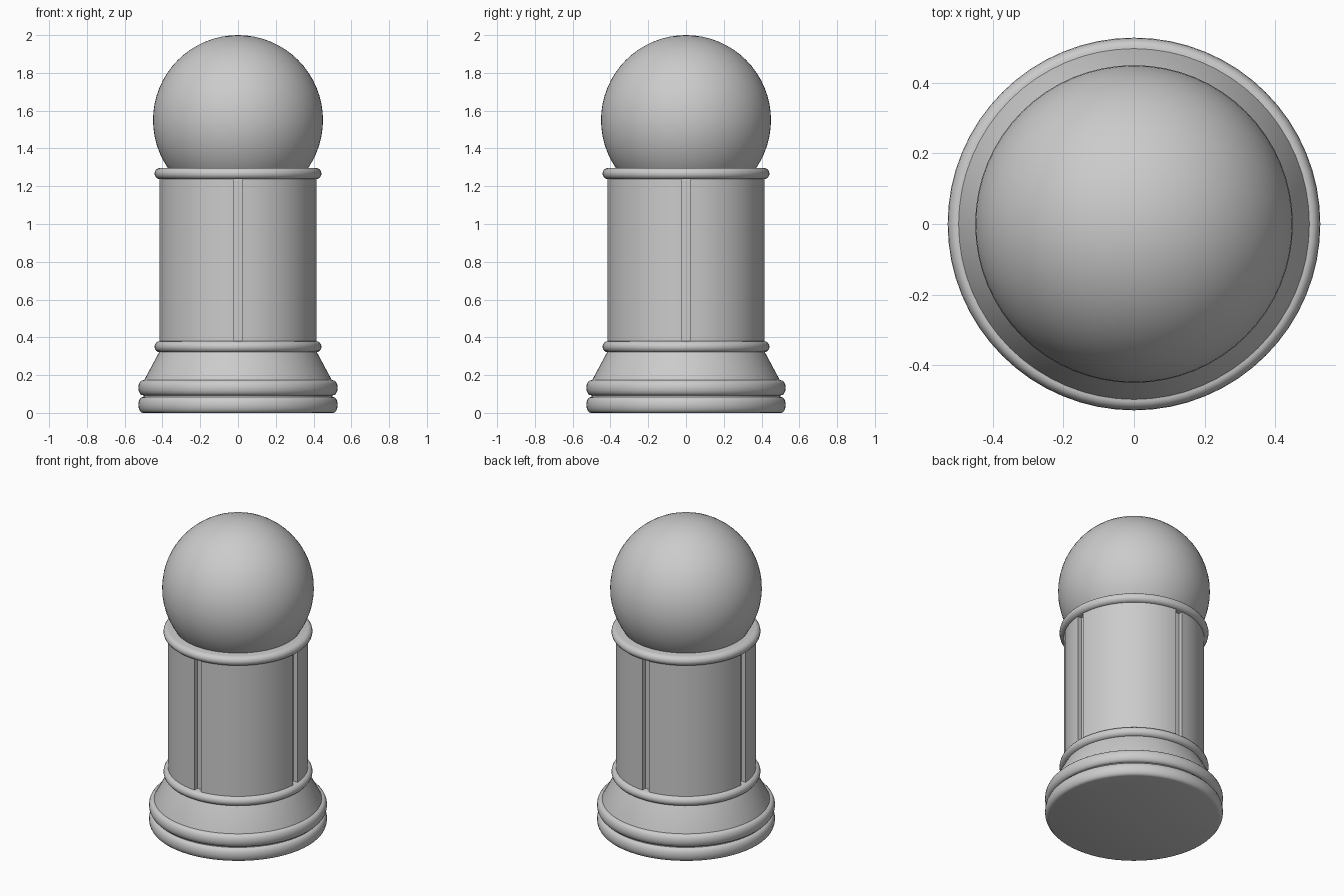
import bpy, bmesh
from math import sin, cos, pi, asin, radians

if "Cube" in bpy.data.objects:
    bpy.data.objects.remove(bpy.data.objects["Cube"])

SEG = 64


def finish(name, bm, angle=35):
    bmesh.ops.recalc_face_normals(bm, faces=bm.faces)
    mesh = bpy.data.meshes.new(name)
    bm.to_mesh(mesh)
    bm.free()
    ob = bpy.data.objects.new(name, mesh)
    bpy.context.collection.objects.link(ob)
    bpy.ops.object.select_all(action='DESELECT')
    ob.select_set(True)
    bpy.context.view_layer.objects.active = ob
    bpy.ops.object.shade_smooth_by_angle(angle=radians(angle))
    return ob


def lathe(name, profile):
    """Closed solid of revolution from (radius, z) points, capped at both ends."""
    bm = bmesh.new()
    rings = [[bm.verts.new((r * cos(2 * pi * i / SEG), r * sin(2 * pi * i / SEG), z))
              for i in range(SEG)] for r, z in profile]
    for a, b in zip(rings, rings[1:]):
        for i in range(SEG):
            j = (i + 1) % SEG
            bm.faces.new((a[i], a[j], b[j], b[i]))
    bm.faces.new(rings[0][::-1])
    bm.faces.new(rings[-1])
    return finish(name, bm)


def bead(r_out, z0, z1, depth, steps=8):
    """Half-round edge profile between two heights."""
    zc, h = (z0 + z1) / 2, (z1 - z0) / 2
    return [(r_out - depth + depth * cos(t), zc + h * sin(t))
            for t in (-pi / 2 + pi * k / steps for k in range(steps + 1))]


# Stepped base: two rounded slabs, then a tapered skirt
lathe("base_lower_slab", bead(0.528, 0.0, 0.085, 0.025))
lathe("base_neck", [(0.50, 0.07), (0.50, 0.11)])
lathe("base_upper_slab", bead(0.528, 0.093, 0.173, 0.025))
lathe("base_skirt", [(0.50, 0.16), (0.497, 0.173), (0.413, 0.33)])

# Column with four vertical grooves
R, HALF, DEPTH, STEPS = 0.415, 0.024, 0.03, 16
a0 = asin(HALF / R)
section = []
for q in range(4):
    c, s = cos(q * pi / 2), sin(q * pi / 2)
    for x, y in ((R - DEPTH, -HALF), (R - DEPTH, HALF)):
        section.append((x * c - y * s, x * s + y * c))
    for k in range(STEPS + 1):
        t = q * pi / 2 + a0 + (pi / 2 - 2 * a0) * k / STEPS
        section.append((R * cos(t), R * sin(t)))
bm = bmesh.new()
low = [bm.verts.new((x, y, 0.33)) for x, y in section]
top = [bm.verts.new((x, y, 1.27)) for x, y in section]
n = len(section)
for i in range(n):
    j = (i + 1) % n
    bm.faces.new((low[i], low[j], top[j], top[i]))
bm.faces.new(low[::-1])
bm.faces.new(top)
finish("grooved_column", bm)

# Rounded collars below and above the column
lathe("lower_collar", bead(0.442, 0.32, 0.38, 0.03))
lathe("upper_collar", bead(0.442, 1.237, 1.297, 0.03))

# Ball finial
bpy.ops.mesh.primitive_uv_sphere_add(segments=SEG, ring_count=32, radius=0.45,
                                     location=(0, 0, 1.55))
bpy.context.object.name = "ball_finial"
bpy.ops.object.shade_smooth()
